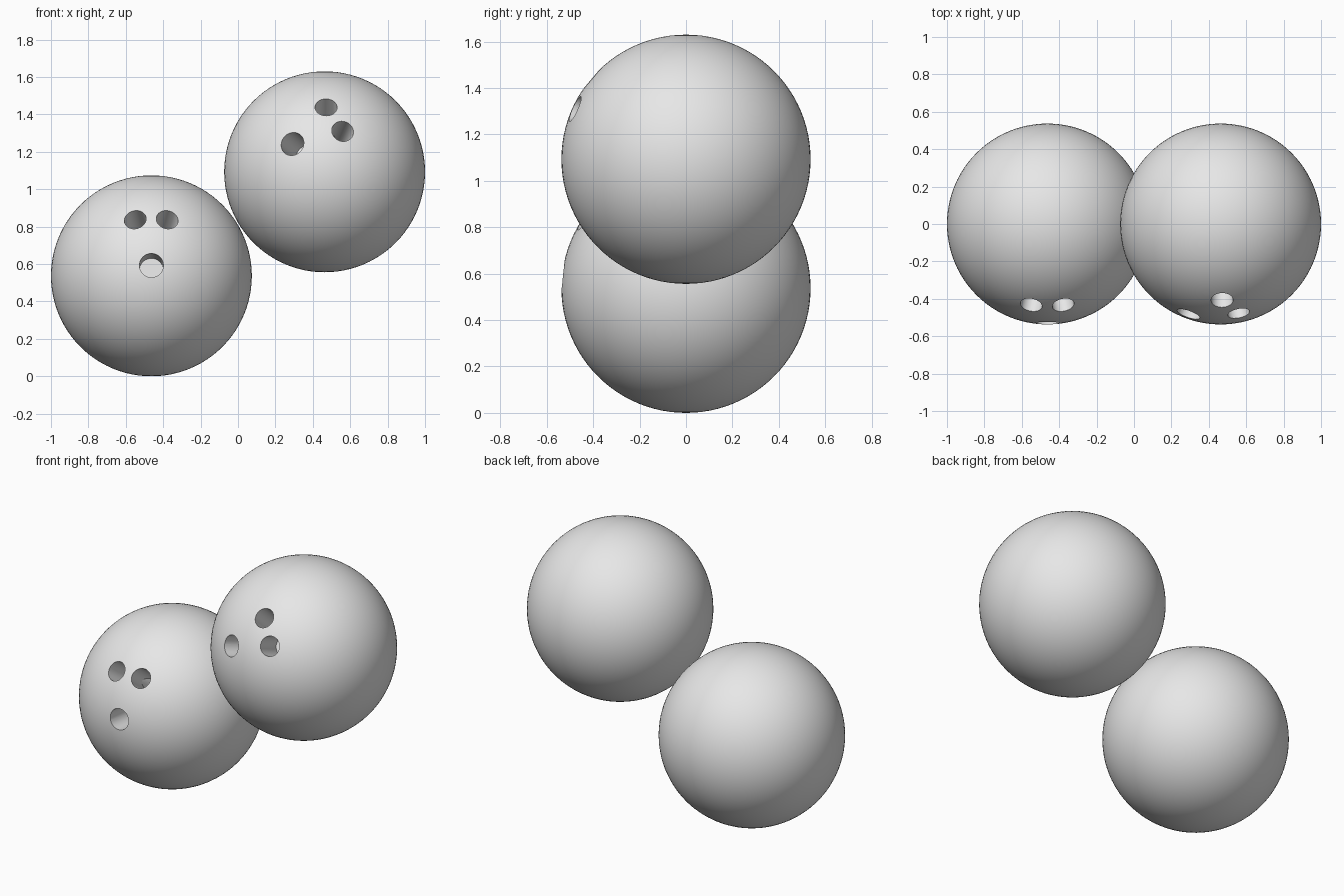
import bpy, bmesh, math
from mathutils import Vector, Matrix

if "Cube" in bpy.data.objects:
    bpy.data.objects.remove(bpy.data.objects["Cube"])

R = 0.537      # ball radius
DEPTH = 0.25   # finger hole depth

grey = bpy.data.materials.new("plain grey")
grey.diffuse_color = (0.8, 0.8, 0.8, 1)
grey.use_nodes = True
grey.node_tree.nodes["Principled BSDF"].inputs["Base Color"].default_value = grey.diffuse_color


def mesh_object(name, bm, loc):
    mesh = bpy.data.meshes.new(name)
    bm.to_mesh(mesh)
    bm.free()
    mesh.materials.append(grey)
    ob = bpy.data.objects.new(name, mesh)
    ob.location = loc
    bpy.context.collection.objects.link(ob)
    return ob


def ball(name, loc, holes):
    """Sphere with drilled holes; each hole is (x offset, z offset, radius)."""
    bm = bmesh.new()
    bmesh.ops.create_uvsphere(bm, u_segments=96, v_segments=48, radius=R)
    body = mesh_object(name, bm, loc)

    # Finger hole drills, aimed at the ball's centre
    bm = bmesh.new()
    for x, z, r in holes:
        d = Vector((x, -math.sqrt(R * R - x * x - z * z), z)).normalized()
        rot = d.to_track_quat('Z', 'Y').to_matrix().to_4x4()
        length = DEPTH + 0.1
        mat = Matrix.Translation(d * (R - DEPTH + length / 2)) @ rot
        bmesh.ops.create_cone(bm, cap_ends=True, segments=40, radius1=r,
                              radius2=r, depth=length, matrix=mat)
    drill = mesh_object(name + "_drill", bm, loc)
    drill.hide_render = True

    bpy.ops.object.select_all(action='DESELECT')
    body.select_set(True)
    bpy.context.view_layer.objects.active = body
    mod = body.modifiers.new("finger holes", 'BOOLEAN')
    mod.operation = 'DIFFERENCE'
    mod.solver = 'EXACT'
    mod.object = drill
    bpy.ops.object.modifier_apply(modifier=mod.name)
    bpy.data.objects.remove(drill)
    bpy.ops.object.shade_smooth_by_angle(angle=math.radians(30))


# Lower left ball
ball("lower_ball", (-0.463, 0, R),
     [(-0.087, 0.302, 0.059), (0.085, 0.302, 0.059), (0, 0.056, 0.064)])

# Upper right ball
ball("upper_ball", (0.463, 0, 1.093),
     [(-0.173, 0.15, 0.064), (0.097, 0.218, 0.059), (0.008, 0.347, 0.059)])
